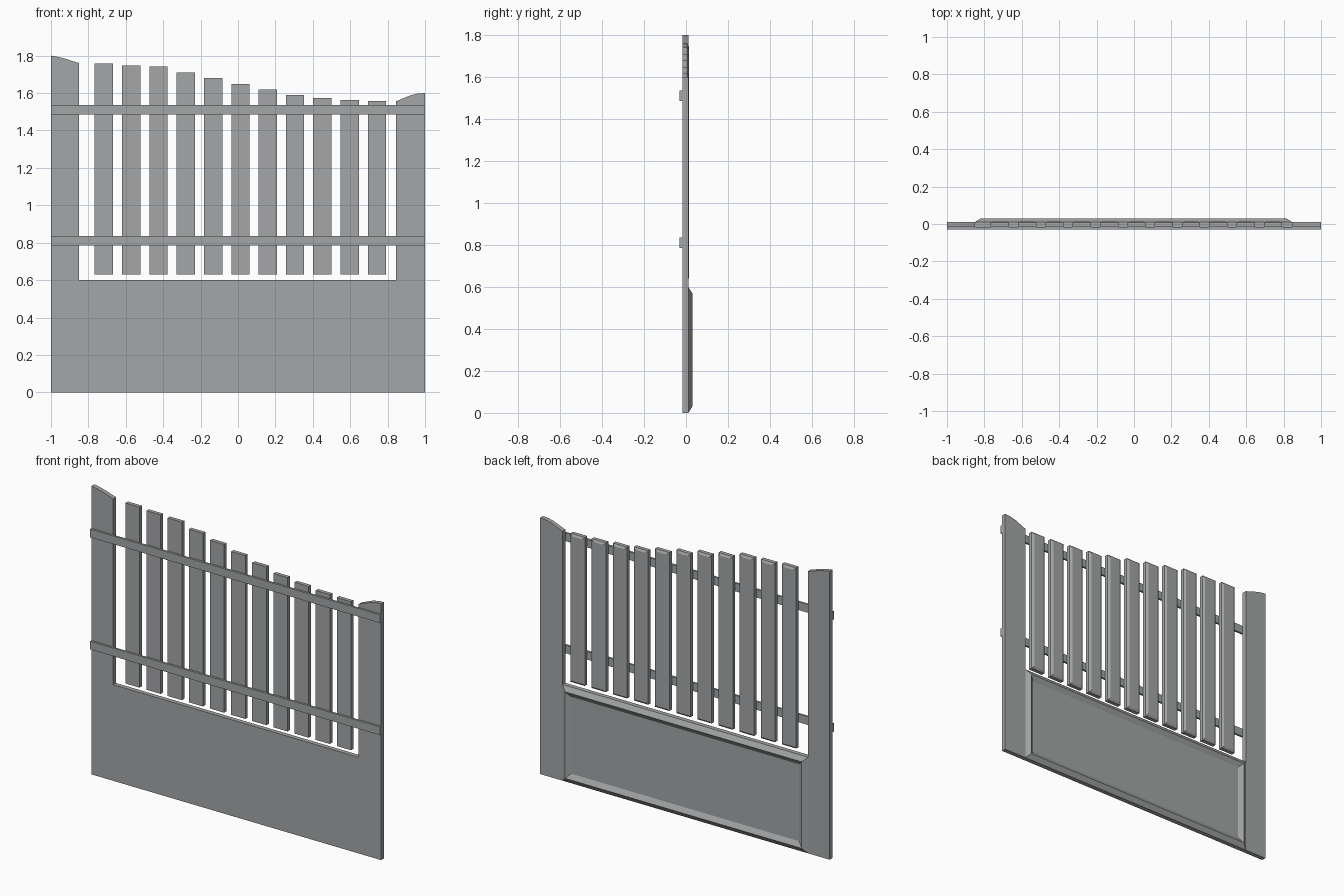
import bpy, bmesh

if "Cube" in bpy.data.objects:
    bpy.data.objects.remove(bpy.data.objects["Cube"])

FRONT, BACK = -0.017, 0.011

grey = bpy.data.materials.new("weathered grey")
grey.diffuse_color = (0.37, 0.38, 0.385, 1)
grey.use_nodes = True
grey.node_tree.nodes["Principled BSDF"].inputs["Base Color"].default_value = grey.diffuse_color


def finish(bm, name):
    bmesh.ops.recalc_face_normals(bm, faces=bm.faces)
    me = bpy.data.meshes.new(name)
    bm.to_mesh(me)
    bm.free()
    me.materials.append(grey)
    ob = bpy.data.objects.new(name, me)
    bpy.context.collection.objects.link(ob)
    return ob


def extrude_outline(name, pts, y0, y1):
    """Prism from an x-z outline between two depths."""
    bm = bmesh.new()
    a = [bm.verts.new((x, y0, z)) for x, z in pts]
    b = [bm.verts.new((x, y1, z)) for x, z in pts]
    bm.faces.new(a)
    bm.faces.new(b[::-1])
    n = len(pts)
    for i in range(n):
        j = (i + 1) % n
        bm.faces.new((a[i], b[i], b[j], a[j]))
    return finish(bm, name)


def stacked_rects(name, rects):
    """Rectangles (x0, x1, z0, z1, y) joined in order and capped at both ends."""
    bm = bmesh.new()
    rings = [[bm.verts.new((x, y, z)) for x, z in
              ((x0, z0), (x1, z0), (x1, z1), (x0, z1))]
             for x0, x1, z0, z1, y in rects]
    bm.faces.new(rings[0])
    bm.faces.new(rings[-1][::-1])
    for r, s in zip(rings, rings[1:]):
        for i in range(4):
            j = (i + 1) % 4
            bm.faces.new((r[i], s[i], s[j], r[j]))
    return finish(bm, name)


# U-shaped body: two posts with curved tops joined by the solid base
extrude_outline("gate_frame", [
    (-1, 0), (1, 0), (1, 1.6), (0.96, 1.597), (0.92, 1.587), (0.845, 1.556),
    (0.845, 0.6), (-0.85, 0.6), (-0.85, 1.76), (-0.92, 1.783), (-0.96, 1.793),
    (-1, 1.8)], FRONT, BACK)

# raised moulding with sunken panel on the back of the base
stacked_rects("base_panel", [
    (-0.85 + d, 0.845 - d, d, 0.6 - d, y)
    for d, y in ((0, BACK - 0.003), (0, BACK), (0.03, 0.03), (0.06, BACK + 0.001))])

# pickets with chamfered back edges, tops following a sweeping curve
tops = [1.757, 1.747, 1.741, 1.71, 1.68, 1.649, 1.618, 1.59, 1.574, 1.562, 1.557]
for i, top in enumerate(tops):
    c = -0.717 + 0.146 * i
    w = 0.049
    stacked_rects(f"picket_{i + 1}", [
        (c - w, c + w, 0.63, top, FRONT),
        (c - w, c + w, 0.63, top, 0.007),
        (c - w + 0.013, c + w - 0.013, 0.643, top - 0.013, 0.015)])

# horizontal rails across the front
for name, z in (("lower_rail", 0.785), ("upper_rail", 1.485)):
    extrude_outline(name, [(-1, z), (1, z), (1, z + 0.051), (-1, z + 0.051)],
                    -0.03, FRONT)
